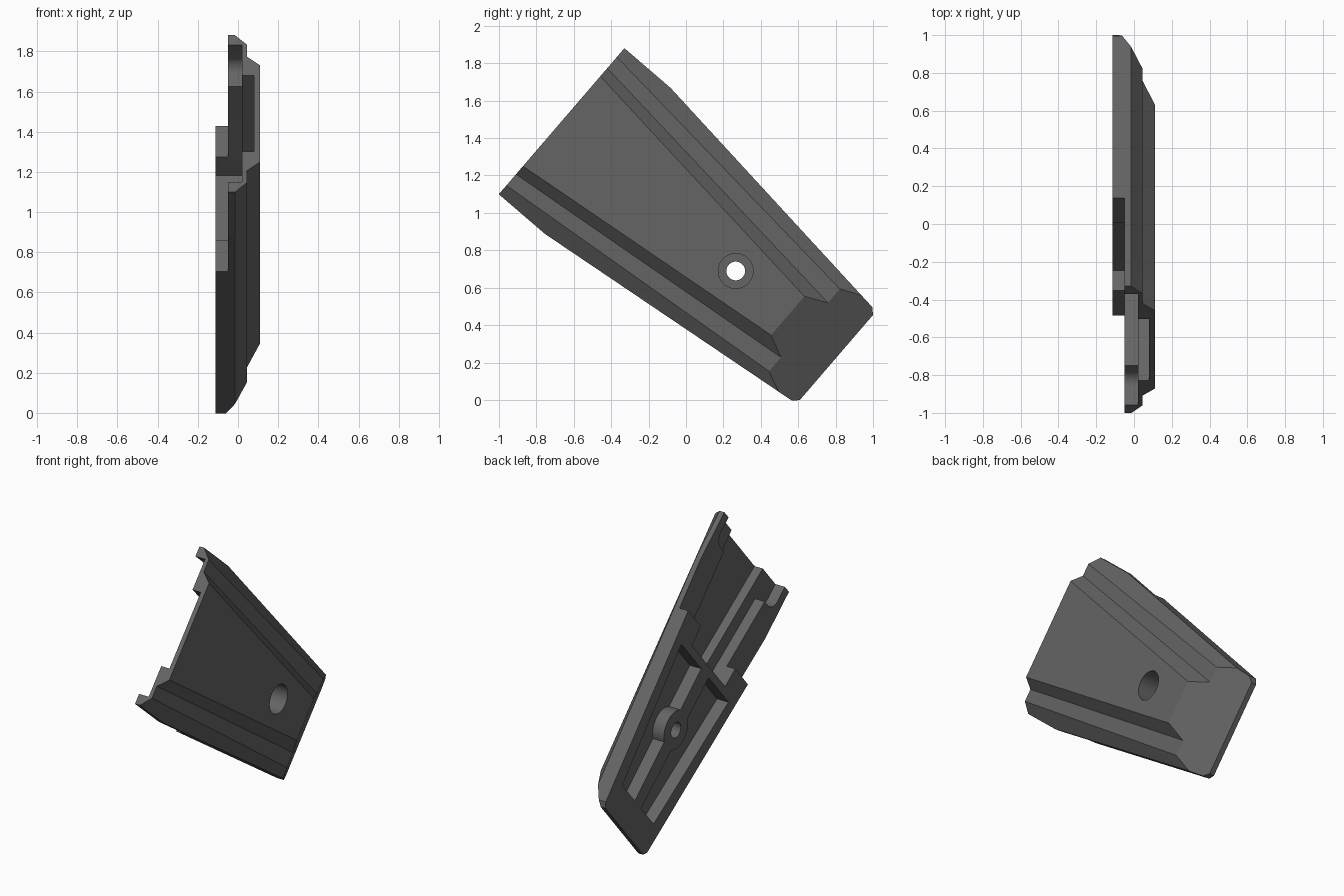
import bpy, bmesh, math
from mathutils import Matrix, Vector

if "Cube" in bpy.data.objects:
    bpy.data.objects.remove(bpy.data.objects["Cube"])

# Everything is modelled flat as (u along the plate, v across, w thickness), then tilted.


def make(name, bm):
    bmesh.ops.recalc_face_normals(bm, faces=bm.faces)
    me = bpy.data.meshes.new(name)
    bm.to_mesh(me)
    bm.free()
    ob = bpy.data.objects.new(name, me)
    bpy.context.collection.objects.link(ob)
    return ob


def prism(name, pts, w0, w1):
    bm = bmesh.new()
    face = bm.faces.new([bm.verts.new((u, v, w0)) for u, v in pts])
    ext = bmesh.ops.extrude_face_region(bm, geom=[face])
    top = [g for g in ext["geom"] if isinstance(g, bmesh.types.BMVert)]
    bmesh.ops.translate(bm, verts=top, vec=(0, 0, w1 - w0))
    return make(name, bm)


def mirrored(half):
    return half + [(u, -v) for u, v in reversed(half)]


def disc(name, u, r, w0, w1, n=64):
    return prism(name, [(u + r * math.cos(2 * math.pi * i / n), r * math.sin(2 * math.pi * i / n))
                        for i in range(n)], w0, w1)


def boolean(target, tool, op='DIFFERENCE'):
    mod = target.modifiers.new("bool", 'BOOLEAN')
    mod.operation, mod.object, mod.solver = op, tool, 'EXACT'
    bpy.context.view_layer.objects.active = target
    bpy.ops.object.modifier_apply(modifier=mod.name)
    bpy.data.objects.remove(tool)


# Plate body: tapering ridged profile lofted through three stations
# station: u, outer half width, bevel line, groove line, raised centre line
stations = [(0, .515, .453, .374, .317),
            (.325, .515, .422, .340, .280),
            (2.0, .319, .263, .162, .091)]
bm = bmesh.new()
rings = []
for u, o, a, b, c in stations:
    half = [(o, -.113), (o, -.015), (a, .045), (b, .045), (c, .11)]
    prof = half + [(-v, w) for v, w in reversed(half)]
    rings.append([bm.verts.new((u, v, w)) for v, w in prof])
n = len(rings[0])
for r0, r1 in zip(rings, rings[1:]):
    for i in range(n):
        j = (i + 1) % n
        bm.faces.new((r0[i], r0[j], r1[j], r1[i]))
bm.faces.new(rings[0])
bm.faces.new(rings[-1])

# Slanted tip, blunt end and clipped corners
cuts = [((1.595, 0, .11), (.55, 0, 1)), ((1.938, 0, 0), (1, 0, 0)),
        ((1.908, .33, 0), (1, 1, 0)), ((1.908, -.33, 0), (1, -1, 0))]
for co, no in cuts:
    bmesh.ops.bisect_plane(bm, geom=bm.verts[:] + bm.edges[:] + bm.faces[:], dist=1e-5,
                           plane_co=co, plane_no=Vector(no).normalized(), clear_outer=True)
    bmesh.ops.holes_fill(bm, edges=[e for e in bm.edges if e.is_boundary], sides=0)
plate = make("grip_plate", bm)

# Thinner mouth at the wide end
boolean(plate, prism("mouth_cut", mirrored([(-.1, .7), (.65, .7)]), -.2, -.05))

# Stepped channel with rounded shoulders
arc = [(.1 + .07 * math.sin(t), .38 + .07 * math.cos(t))
       for t in [math.pi / 2 * i / 10 for i in range(11)]]
shoulder = [(-.1, .45)] + arc + [(.17, .325), (.62, .28)]
shoulder += [(.65, .275), (.78, .265)]
boolean(plate, prism("channel_cut", mirrored(shoulder), -.2, .02))
boolean(plate, prism("deep_channel_cut", mirrored([(-.1, .26), (.78, .17)]), -.2, .08))

# Two pockets either side of a centre rib
for s in (1, -1):
    pocket = [(.83, .06 * s), (.83, .375 * s), (1.75, .25 * s), (1.75, .05 * s)]
    boolean(plate, prism("pocket_cut", pocket, -.2, -.03))

# Screw boss and its counterbored hole
boolean(plate, disc("screw_boss", 1.228, .125, -.113, 0), 'UNION')
boolean(plate, disc("screw_hole", 1.228, .05, -.3, .3))
boolean(plate, disc("counterbore", 1.228, .093, -.04, .3))

# Tilt into place
plate.data.transform(Matrix(((0, 0, 1, 0), (.758, .652, 0, -.665),
                             (-.652, .758, 0, 1.49), (0, 0, 0, 1))))
bpy.ops.object.select_all(action='DESELECT')
plate.select_set(True)
bpy.context.view_layer.objects.active = plate
bpy.ops.object.shade_smooth_by_angle(angle=math.radians(6))

# Dark grey finish
mat = bpy.data.materials.new("dark_grey")
mat.diffuse_color = (.13, .13, .13, 1)
mat.use_nodes = True
mat.node_tree.nodes["Principled BSDF"].inputs["Base Color"].default_value = mat.diffuse_color
plate.data.materials.clear()
plate.data.materials.append(mat)
for p in plate.data.polygons:
    p.material_index = 0
